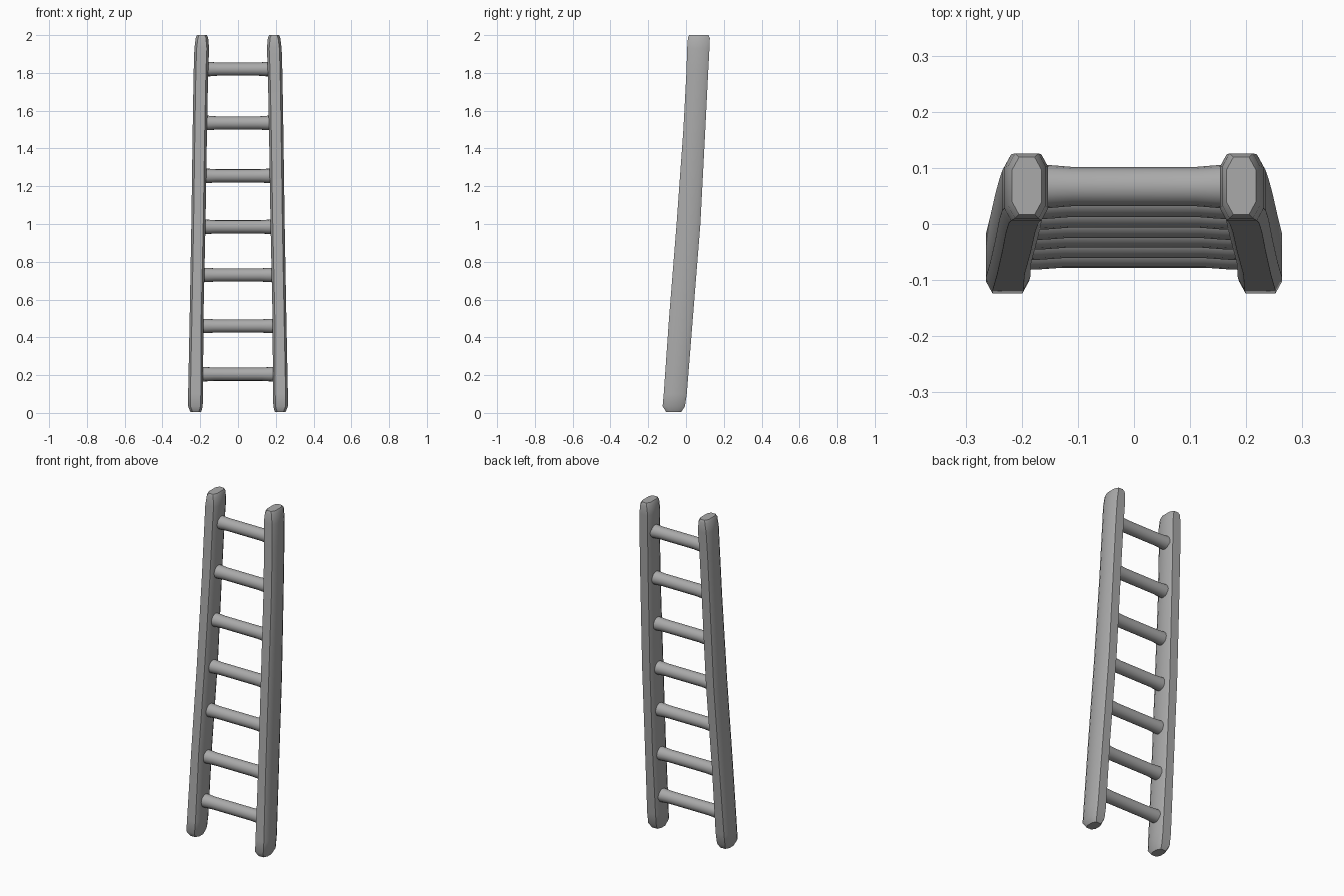
import bpy, bmesh, math

if "Cube" in bpy.data.objects:
    bpy.data.objects.remove(bpy.data.objects["Cube"])

wood = bpy.data.materials.new("plain grey")
wood.diffuse_color = (0.4, 0.4, 0.4, 1)
wood.use_nodes = True
wood.node_tree.nodes["Principled BSDF"].inputs["Base Color"].default_value = wood.diffuse_color


def finish(name, bm, angle):
    bmesh.ops.recalc_face_normals(bm, faces=bm.faces)
    me = bpy.data.meshes.new(name)
    bm.to_mesh(me)
    bm.free()
    ob = bpy.data.objects.new(name, me)
    bpy.context.collection.objects.link(ob)
    me.materials.append(wood)
    bpy.ops.object.select_all(action='DESELECT')
    ob.select_set(True)
    bpy.context.view_layer.objects.active = ob
    bpy.ops.object.shade_smooth_by_angle(angle=math.radians(angle))
    return ob


def skin(bm, rings):
    # bridge successive closed rings and cap both ends
    vs = [[bm.verts.new(p) for p in r] for r in rings]
    n = len(vs[0])
    for a, b in zip(vs, vs[1:]):
        for i in range(n):
            j = (i + 1) % n
            bm.faces.new((a[i], a[j], b[j], b[i]))
    bm.faces.new(vs[0])
    bm.faces.new(vs[-1])


# side rails: z, front y, back y, inner x, outer x (worn, leaning and tapering)
stations = [
    (0.005, -0.105, -0.025, 0.195, 0.252),
    (0.035, -0.124, -0.006, 0.187, 0.264),
    (0.10, -0.118, 0.004, 0.185, 0.264),
    (0.50, -0.090, 0.036, 0.183, 0.256),
    (1.00, -0.050, 0.076, 0.172, 0.247),
    (1.50, -0.014, 0.102, 0.164, 0.240),
    (1.80, 0.002, 0.117, 0.158, 0.235),
    (1.93, 0.006, 0.124, 0.153, 0.231),
    (1.985, 0.010, 0.126, 0.158, 0.224),
    (2.00, 0.017, 0.119, 0.165, 0.217),
]
for side, name in ((-1, "left_rail"), (1, "right_rail")):
    bm = bmesh.new()
    rings = []
    for z, y0, y1, xi, xo in stations:
        c, d = 0.012, 0.022     # chamfered long edges
        section = [(xi + c, y0), (xo - c, y0), (xo, y0 + d), (xo, y1 - d),
                   (xo - c, y1), (xi + c, y1), (xi, y1 - d), (xi, y0 + d)]
        rings.append([(side * x, y, z) for x, y in section])
    skin(bm, rings)
    finish(name, bm, 50)

# rungs: round bars flaring slightly where they enter the rails
for k, z in enumerate((0.205, 0.46, 0.73, 0.985, 1.255, 1.535, 1.82)):
    half = 0.215 - 0.017 * z
    y = -0.043 + 0.068 * (z - 0.205)
    bm = bmesh.new()
    rings = []
    for t, r in ((-1, 0.039), (-0.8, 0.038), (-0.6, 0.035),
                 (0.6, 0.035), (0.8, 0.038), (1, 0.039)):
        rings.append([(t * half, y + r * math.cos(a * math.pi / 8),
                       z + r * math.sin(a * math.pi / 8)) for a in range(16)])
    skin(bm, rings)
    finish(f"rung_{k + 1}", bm, 40)
